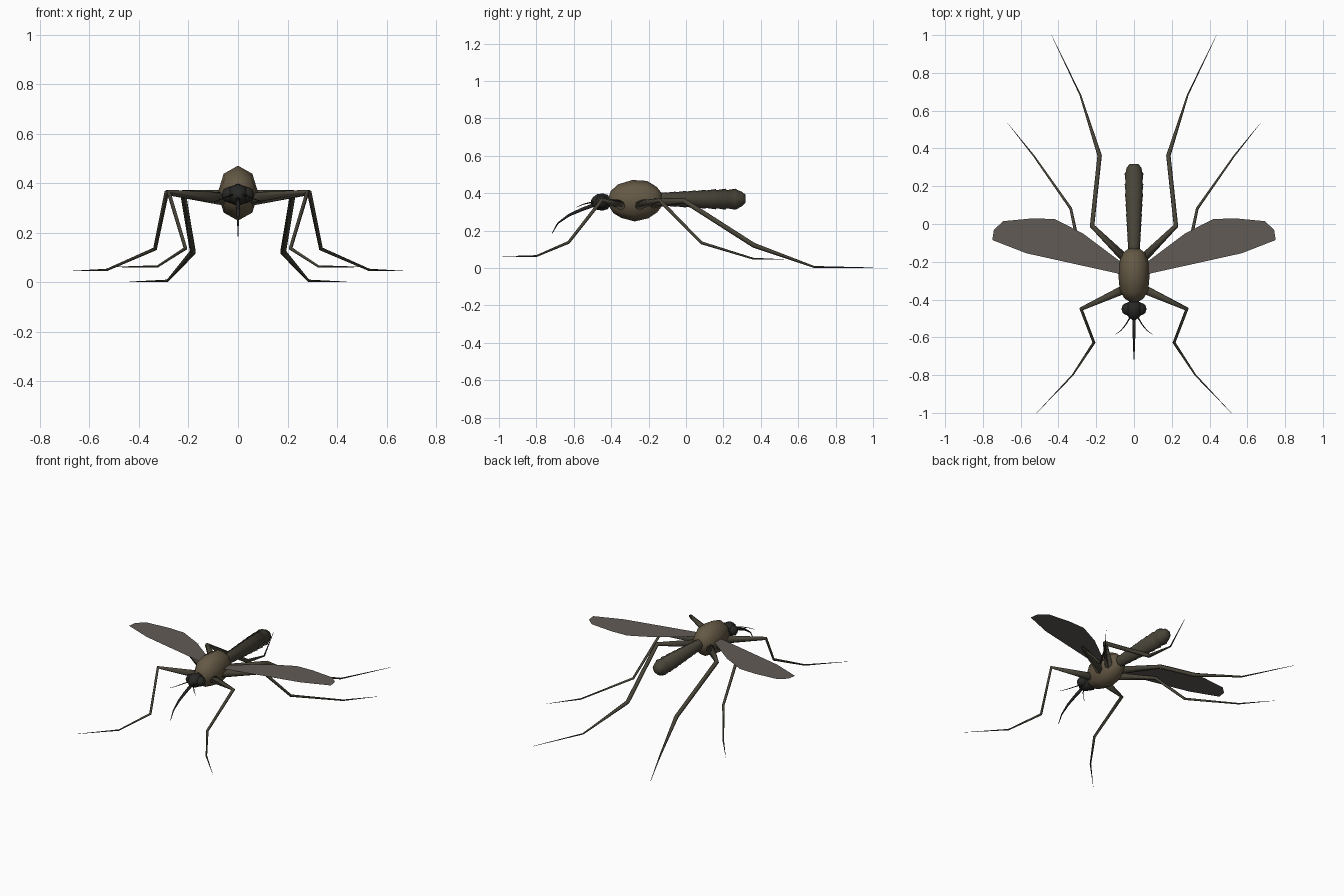
import bpy, math
from mathutils import Vector

if "Cube" in bpy.data.objects:
    bpy.data.objects.remove(bpy.data.objects["Cube"])


def material(name, col):
    m = bpy.data.materials.new(name)
    m.diffuse_color = col
    m.use_nodes = True
    m.node_tree.nodes["Principled BSDF"].inputs["Base Color"].default_value = m.diffuse_color
    return m


BROWN = material("brown", (0.13, 0.10, 0.06, 1))
DARK = material("dark_brown", (0.065, 0.058, 0.04, 1))
BLACK = material("near_black", (0.02, 0.02, 0.018, 1))
WING = material("wing_membrane", (0.12, 0.105, 0.09, 0.85))


def add_mesh(name, verts, faces, mat, smooth=True):
    me = bpy.data.meshes.new(name)
    me.from_pydata(verts, [], faces)
    me.materials.append(mat)
    for p in me.polygons:
        p.use_smooth = smooth
    ob = bpy.data.objects.new(name, me)
    bpy.context.collection.objects.link(ob)
    return ob


def sweep(name, pts, radii, mat, sides=6, smooth=True):
    """Tapered tube through pts; each radius is a number or (sideways, upward)."""
    pts = [Vector(p) for p in pts]
    verts, faces, n = [], [], len(pts)
    for i, p in enumerate(pts):
        a = (p - pts[i - 1]).normalized() if i else Vector()
        b = (pts[i + 1] - p).normalized() if i < n - 1 else Vector()
        t = (a + b).normalized()
        u = t.cross(Vector((0, 0, 1))).normalized()
        w = u.cross(t)
        ru, rw = radii[i] if isinstance(radii[i], tuple) else (radii[i],) * 2
        for k in range(sides):
            g = 2 * math.pi * k / sides
            verts.append(p + u * ru * math.sin(g) + w * rw * math.cos(g))
    for i in range(n - 1):
        for k in range(sides):
            j = (k + 1) % sides
            faces.append((i * sides + k, i * sides + j,
                          (i + 1) * sides + j, (i + 1) * sides + k))
    faces.append(tuple(reversed(range(sides))))
    faces.append(tuple(range((n - 1) * sides, n * sides)))
    return add_mesh(name, verts, faces, mat, smooth)


def mirrored(p, s):
    return (p[0] * s, p[1], p[2])


# Thorax: y, half width, half height, centre z
thorax = [(-0.412, .022, .025, .35), (-0.395, .05, .06, .352), (-0.355, .075, .09, .358),
          (-0.28, .082, .111, .36), (-0.205, .08, .1, .366), (-0.155, .06, .068, .366),
          (-0.13, .03, .035, .367)]
sweep("thorax", [(0, y, z) for y, _, _, z in thorax],
      [(rx, rz) for _, rx, rz, _ in thorax], BROWN, 8)

# Abdomen: overlapping rings that flare toward the rear
pts, rad = [], []
SEG, Y0, Y1 = 8, -0.16, 0.27
for i in range(SEG):
    f = i / (SEG - 1)
    r = 0.036 + 0.018 * min(1, f * 1.25)
    y = Y0 + (Y1 - Y0) * i / SEG
    pts += [(0, y, .368), (0, y + (Y1 - Y0) / SEG * 0.93, .368)]
    rad += [(r * .82, r * .9), (r * .92, r * 1.04)]
pts += [(0, 0.275, .368), (0, 0.30, .37), (0, 0.318, .37)]
rad += [(.044, .05), (.038, .038), (.022, .022)]
abdomen = sweep("abdomen", pts, rad, DARK, 8)

# Head and neck
head = [(-0.39, .022), (-0.408, .022), (-0.418, .038), (-0.445, .046),
        (-0.475, .042), (-0.497, .026), (-0.507, .01)]
sweep("head", [(0, y, .353) for y, _ in head], [r for _, r in head], BLACK, 8)

# Proboscis, drooping forward
sweep("proboscis", [(0, -.49, .338), (0, -.56, .312), (0, -.625, .283),
                    (0, -.685, .24), (0, -.716, .185)],
      [.010, .009, .007, .004, .0015], BLACK)

# Legs: joints from hip to foot, with radii
LEGS = {
    "front_leg": ([(.04, -.34, .335), (.28, -.45, .364), (.212, -.628, .137),
                   (.325, -.80, .064), (.515, -1.0, .062)],
                  [.028, .011, .008, .005, .0005]),
    "middle_leg": ([(.04, -.26, .335), (.288, -.14, .362), (.335, .082, .135),
                    (.53, .36, .05), (.67, .535, .046)],
                   [.028, .011, .008, .005, .0005]),
    "hind_leg": ([(.03, -.20, .345), (.222, -.01, .36), (.182, .362, .122),
                  (.285, .685, .006), (.437, 1.0, .002)],
                 [.028, .014, .013, .005, .001]),
}

# Wing outline, flat
wing = [(.05, -.27), (.57, -.155), (.75, -.085), (.742, -.03), (.692, .015),
        (.535, .03), (.42, .026), (.27, -.05), (.05, -.215)]

for side, s in (("right", 1), ("left", -1)):
    for name, (path, radii) in LEGS.items():
        sweep(f"{side}_{name}", [mirrored(p, s) for p in path], radii, DARK)
    # Antenna
    sweep(f"{side}_antenna",
          [mirrored(p, s) for p in [(.015, -.485, .355), (.045, -.535, .345),
                                    (.07, -.565, .335), (.098, -.585, .325)]],
          [.004, .003, .002, .001], BLACK, 4)
    # Compound eye
    sweep(f"{side}_eye", [(s * .033, -.45 + .034 * math.cos(a), .353)
                          for a in (.3, .9, 1.57, 2.24, 2.84)],
          [.034 * math.sin(a) for a in (.3, .9, 1.57, 2.24, 2.84)], BLACK, 8)
    # Wing
    order = wing if s == 1 else wing[::-1]
    add_mesh(f"{side}_wing", [(x * s, y, .378) for x, y in order],
             [tuple(range(len(wing)))], WING, False)
